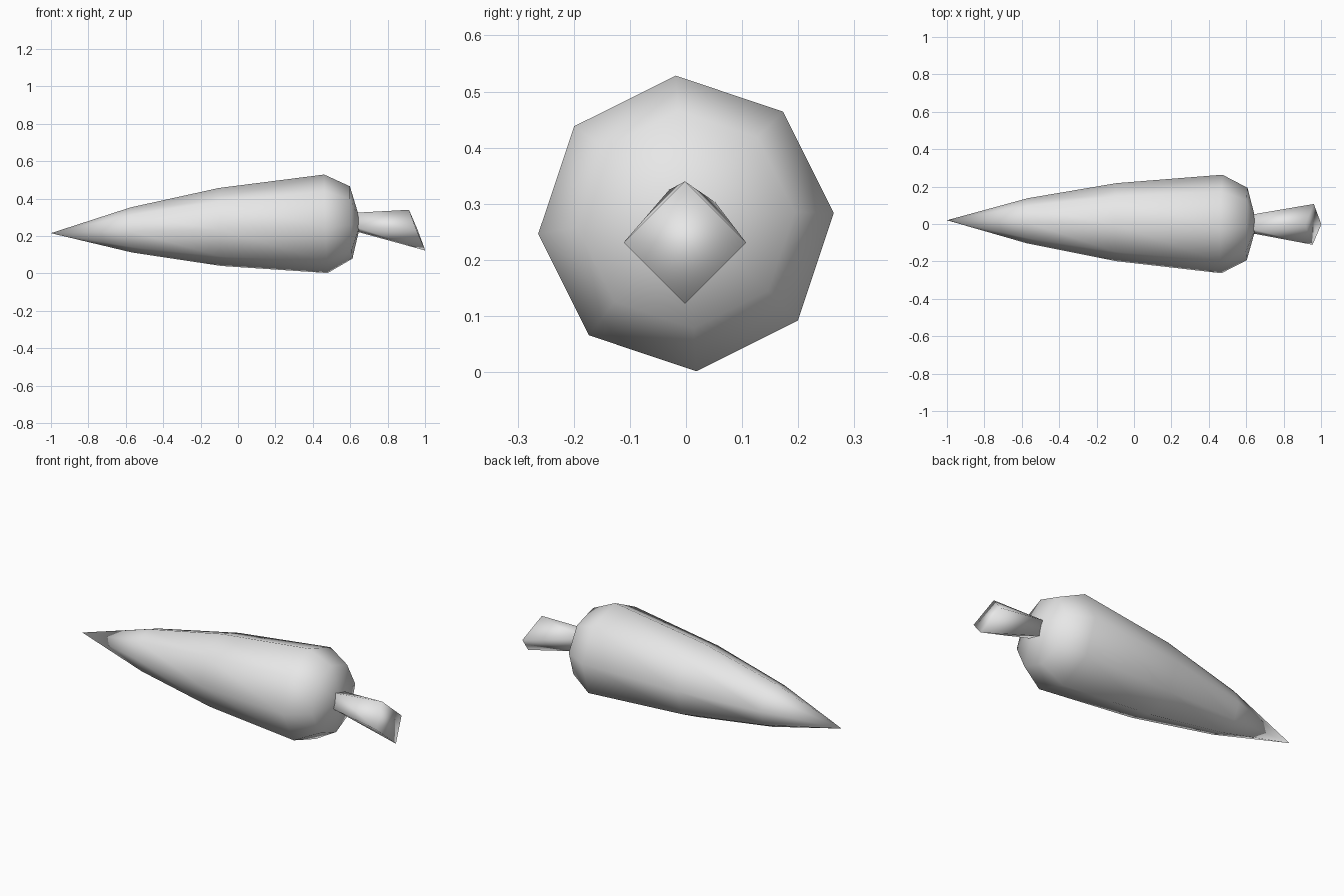
import bpy, bmesh, math
from mathutils import Vector

cube = bpy.data.objects.get("Cube")
if cube:
    bpy.data.objects.remove(cube, do_unlink=True)

grey = bpy.data.materials.new("plain_grey")
grey.use_nodes = True
grey.diffuse_color = (0.8, 0.8, 0.8, 1)
grey.node_tree.nodes["Principled BSDF"].inputs["Base Color"].default_value = (0.8, 0.8, 0.8, 1)


def ring(bm, centre, radius, sides, start, lean_y=0.0, lean_z=0.0):
    """Polygon facing along x; the leans shift x with y and z."""
    verts = []
    for i in range(sides):
        a = math.radians(start) + math.tau * i / sides
        y, z = radius * math.cos(a), radius * math.sin(a)
        verts.append(bm.verts.new(Vector(centre) + Vector((lean_y * y + lean_z * z, y, z))))
    return verts


def bridge(bm, a, b):
    n = len(a)
    for i in range(n):
        j = (i + 1) % n
        bm.faces.new((a[i], a[j], b[j], b[i]))


def fan(bm, loop, point):
    apex = bm.verts.new(point)
    for i in range(len(loop)):
        bm.faces.new((loop[i], loop[(i + 1) % len(loop)], apex))


def finish(bm, name):
    bmesh.ops.recalc_face_normals(bm, faces=bm.faces)
    for f in bm.faces:
        f.smooth = True
    mesh = bpy.data.meshes.new(name)
    bm.to_mesh(mesh)
    bm.free()
    mesh.materials.append(grey)
    bpy.context.collection.objects.link(bpy.data.objects.new(name, mesh))


# Tapered eight-sided root, pointed at -x and blunt at +x
TIP, END = (-1, 0.02, 0.215), (0.657, -0.002, 0.272)
sections = [  # x, y, z, radius
    (-0.57, 0.017, 0.232, 0.121),
    (-0.095, 0.01, 0.248, 0.209),
    (0.47, 0, 0.265, 0.264),
    (0.605, 0, 0.272, 0.194),
]
bm = bmesh.new()
loops = [ring(bm, s[:3], s[3], 8, 94, 0.013, -0.034) for s in sections]
for a, b in zip(loops, loops[1:]):
    bridge(bm, a, b)
fan(bm, loops[0], TIP)
fan(bm, loops[-1], END)
finish(bm, "root_body")

# Four-sided stem, twisted and flaring to a slanted cut end
bm = bmesh.new()
base = ring(bm, (0.641, 0, 0.273), 0.06, 4, 30, 0, -0.034)
end = ring(bm, (0.958, -0.002, 0.231), 0.109, 4, 0, 0.03, -0.4)
bridge(bm, base, end)
bm.faces.new(base)
bm.faces.new(end)
finish(bm, "stem")
